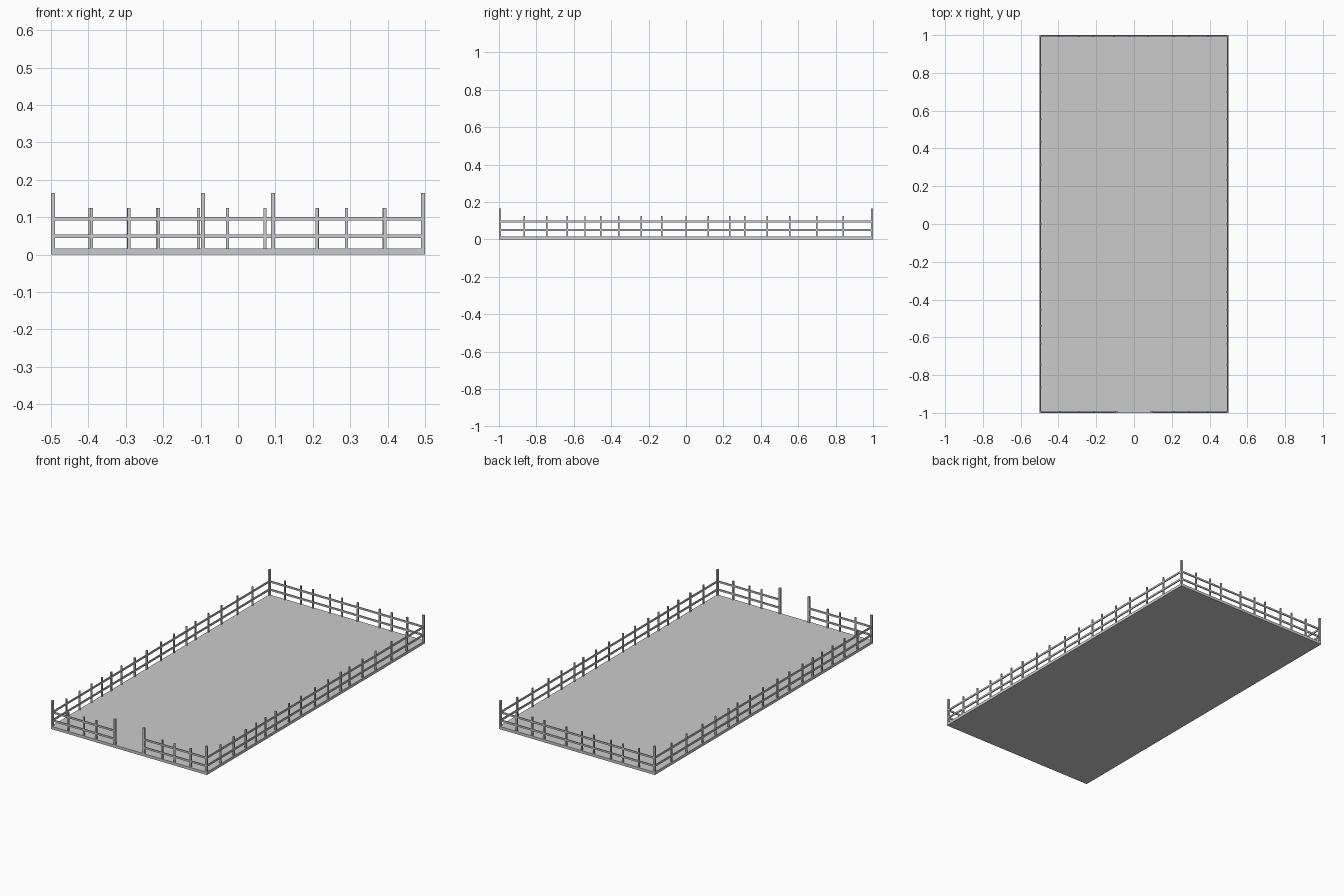
import bpy
import bmesh
from mathutils import Matrix, Vector

cube = bpy.data.objects.get("Cube")
if cube:
    bpy.data.objects.remove(cube)

GREY = (0.6, 0.6, 0.6, 1.0)
grey = bpy.data.materials.new("plain grey")
grey.use_nodes = True
grey.diffuse_color = GREY
grey.node_tree.nodes["Principled BSDF"].inputs["Base Color"].default_value = GREY

HALF_X, HALF_Y = 0.5, 1.0
FLOOR = 0.016
POST, POST_TOP = 0.011, 0.165
PICKET, PICKET_TOP = 0.008, 0.125
RAIL_HEIGHT, RAIL_DEPTH = 0.01, 0.006
RAIL_LEVELS = (0.049, 0.096)
INSET = 0.0055
GATE = 0.094


def boxes(name, items):
    """One object made of boxes, each given as (centre, size)."""
    bm = bmesh.new()
    for centre, size in items:
        matrix = Matrix.Translation(Vector(centre)) @ Matrix.Diagonal((*size, 1))
        bmesh.ops.create_cube(bm, size=1, matrix=matrix)
    mesh = bpy.data.meshes.new(name)
    bm.to_mesh(mesh)
    bm.free()
    mesh.materials.append(grey)
    obj = bpy.data.objects.new(name, mesh)
    bpy.context.collection.objects.link(obj)
    return obj


def upright(x, y, width, depth, bottom, top):
    return (x, y, (bottom + top) / 2), (width, depth, top - bottom)


edge_x, edge_y = HALF_X - INSET, HALF_Y - INSET

# Ground slab
boxes("ground_slab", [((0, 0, FLOOR / 2), (2 * HALF_X, 2 * HALF_Y, FLOOR))])

# Tall posts at the corners and beside the gate opening
boxes("corner_posts", [upright(sx * edge_x, sy * edge_y, POST, POST, 0, POST_TOP)
                       for sx in (-1, 1) for sy in (-1, 1)])
boxes("gate_posts", [upright(s * GATE, -edge_y, POST, POST, 0, POST_TOP)
                     for s in (-1, 1)])

# Short pickets, unevenly spaced
back_x = (-0.395, -0.293, -0.215, -0.105, -0.028, 0.072, 0.213, 0.29, 0.39)
front_x = (-0.392, -0.291, -0.213, 0.211, 0.29, 0.393)
side_y = (-0.865, -0.745, -0.635, -0.54, -0.455, -0.36, -0.24, -0.13,
          0.0, 0.12, 0.235, 0.315, 0.435, 0.555, 0.7, 0.84)
for name, xs, y in (("back_pickets", back_x, edge_y), ("front_pickets", front_x, -edge_y)):
    boxes(name, [upright(x, y, PICKET, PICKET, FLOOR, PICKET_TOP) for x in xs])
for name, side in (("left_pickets", 1), ("right_pickets", -1)):
    boxes(name, [upright(side * edge_x, y, PICKET, PICKET, FLOOR, PICKET_TOP)
                 for y in side_y])

# Horizontal rails, left open at the gate
boxes("back_rails", [((0, edge_y, z), (2 * edge_x, RAIL_DEPTH, RAIL_HEIGHT))
                     for z in RAIL_LEVELS])
boxes("front_rails", [((s * (GATE + edge_x) / 2, -edge_y, z),
                       (edge_x - GATE, RAIL_DEPTH, RAIL_HEIGHT))
                      for s in (-1, 1) for z in RAIL_LEVELS])
for name, side in (("left_rails", 1), ("right_rails", -1)):
    boxes(name, [((side * edge_x, 0, z), (RAIL_DEPTH, 2 * edge_y, RAIL_HEIGHT))
                 for z in RAIL_LEVELS])
